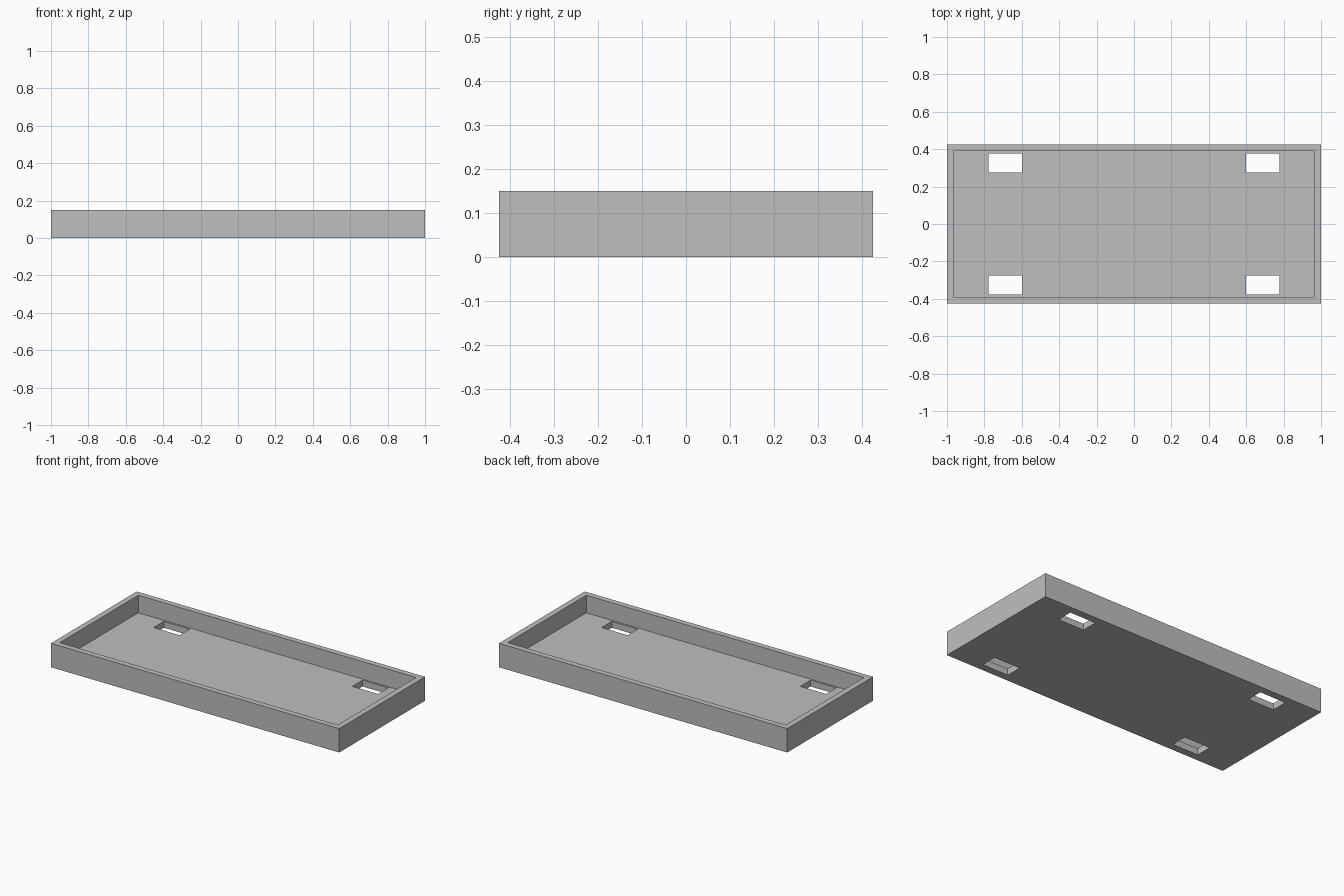
import bpy

LENGTH, WIDTH, HEIGHT = 2.0, 0.85, 0.15
WALL, FLOOR = 0.036, 0.04
SLOT_X, SLOT_Y = 0.689, 0.327       # slot centres, mirrored to all corners
SLOT_LENGTH, SLOT_WIDTH = 0.18, 0.102

cube = bpy.data.objects.get("Cube")
if cube:
    bpy.data.objects.remove(cube, do_unlink=True)

grey = bpy.data.materials.new("plain_grey")
grey.use_nodes = True
colour = (0.52, 0.52, 0.52, 1.0)
grey.diffuse_color = colour
for node in grey.node_tree.nodes:
    if node.type == 'BSDF_PRINCIPLED':
        node.inputs["Base Color"].default_value = colour


def box(name, centre, size):
    bpy.ops.mesh.primitive_cube_add(size=1, location=centre)
    obj = bpy.context.object
    obj.name = name
    obj.scale = size
    bpy.ops.object.transform_apply(location=True, rotation=False, scale=True)
    obj.data.materials.append(grey)
    return obj


def cut(target, cutter):
    cutter.hide_render = True
    mod = target.modifiers.new(cutter.name, 'BOOLEAN')
    mod.operation = 'DIFFERENCE'
    mod.solver = 'EXACT'
    mod.object = cutter
    bpy.context.view_layer.objects.active = target
    bpy.ops.object.modifier_apply(modifier=mod.name)
    bpy.data.objects.remove(cutter, do_unlink=True)


# Solid block for the tray
tray = box("tray", (0, 0, HEIGHT / 2), (LENGTH, WIDTH, HEIGHT))

# Open recess inside the rim
cut(tray, box("recess_cutter", (0, 0, FLOOR + HEIGHT / 2),
              (LENGTH - 2 * WALL, WIDTH - 2 * WALL, HEIGHT)))

# Four slots through the floor
for sx in (-1, 1):
    for sy in (-1, 1):
        cut(tray, box("slot_cutter", (sx * SLOT_X, sy * SLOT_Y, FLOOR / 2),
                      (SLOT_LENGTH, SLOT_WIDTH, FLOOR * 2)))
